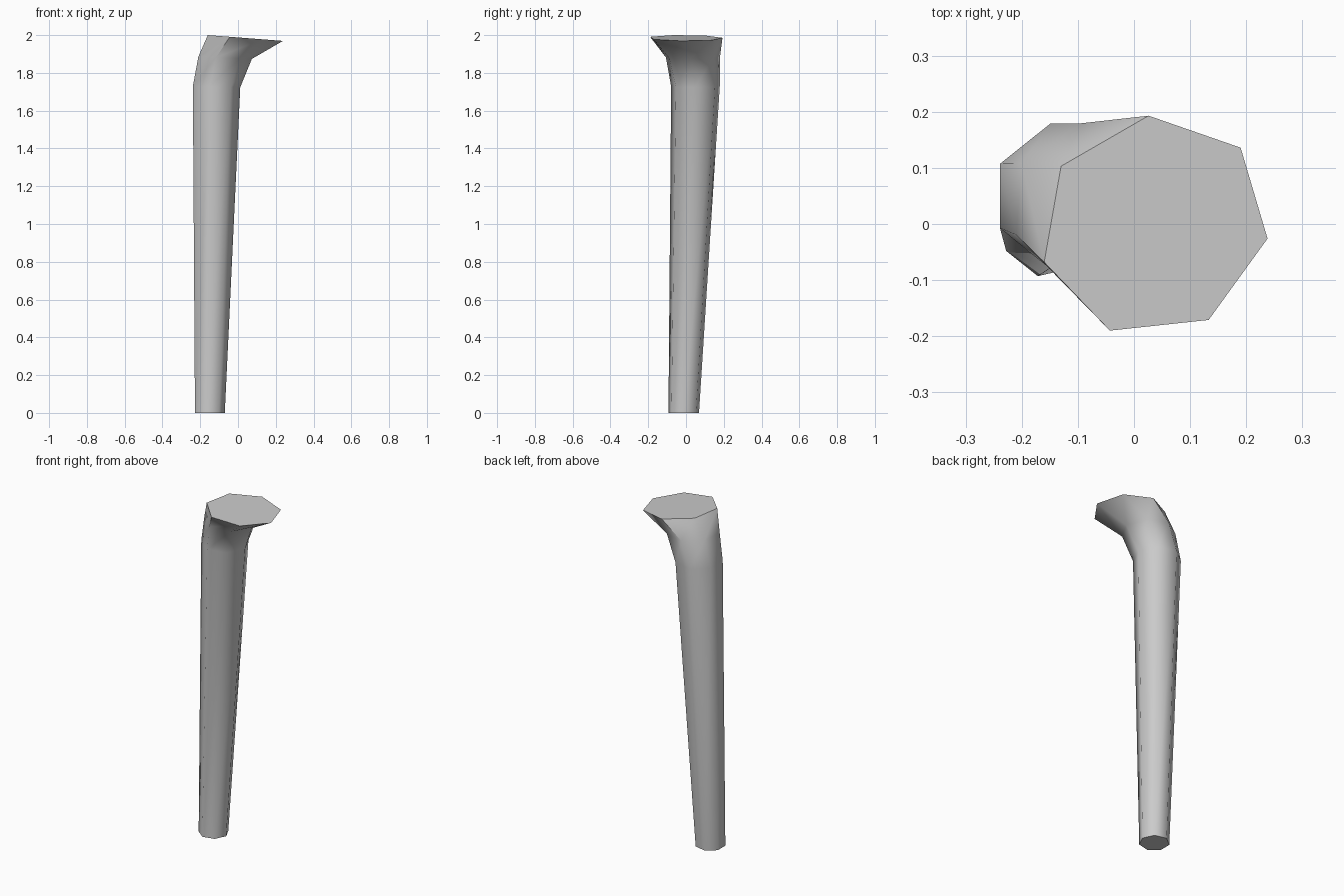
import bpy, bmesh
from math import cos, sin, radians, tau

if "Cube" in bpy.data.objects:
    bpy.data.objects.remove(bpy.data.objects["Cube"])

SIDES = 7

def ring(cx, cy, z, r, turn=0.0, tilt=0.0):
    """Seven-sided section; tilt lowers z towards +x."""
    pts = []
    for i in range(SIDES):
        a = tau * i / SIDES + radians(turn)
        x, y = r * cos(a), r * sin(a)
        pts.append((cx + x, cy + y, z - tilt * x))
    return pts

# Flared, slightly tilted top outline
top_xy = [(0.238, -0.026), (0.19, 0.136), (0.026, 0.193), (-0.13, 0.103),
          (-0.16, -0.068), (-0.043, -0.19), (0.133, -0.171)]
top = [(x, y, 2.0 - 0.077 * (x + 0.16)) for x, y in top_xy]

# Sections from the foot to the top
sections = [
    ring(-0.153, -0.012, 0.0, 0.083),
    ring(-0.12, 0.05, 1.727, 0.132, tilt=0.02),
    ring(-0.073, 0.034, 1.88, 0.147, turn=-4.5, tilt=0.04),
    top,
]

# Loft the shaft and cap both ends
bm = bmesh.new()
loops = [[bm.verts.new(p) for p in s] for s in sections]
for low, high in zip(loops, loops[1:]):
    for i in range(SIDES):
        j = (i + 1) % SIDES
        bm.faces.new((low[i], low[j], high[j], high[i]))
bm.faces.new(loops[0][::-1])
bm.faces.new(loops[-1])

mesh = bpy.data.meshes.new("bent_shaft")
bm.to_mesh(mesh)
bm.free()
obj = bpy.data.objects.new("bent_shaft", mesh)
bpy.context.collection.objects.link(obj)

# Smooth sides, crisp caps
bpy.context.view_layer.objects.active = obj
obj.select_set(True)
bpy.ops.object.shade_smooth_by_angle(angle=radians(58))
